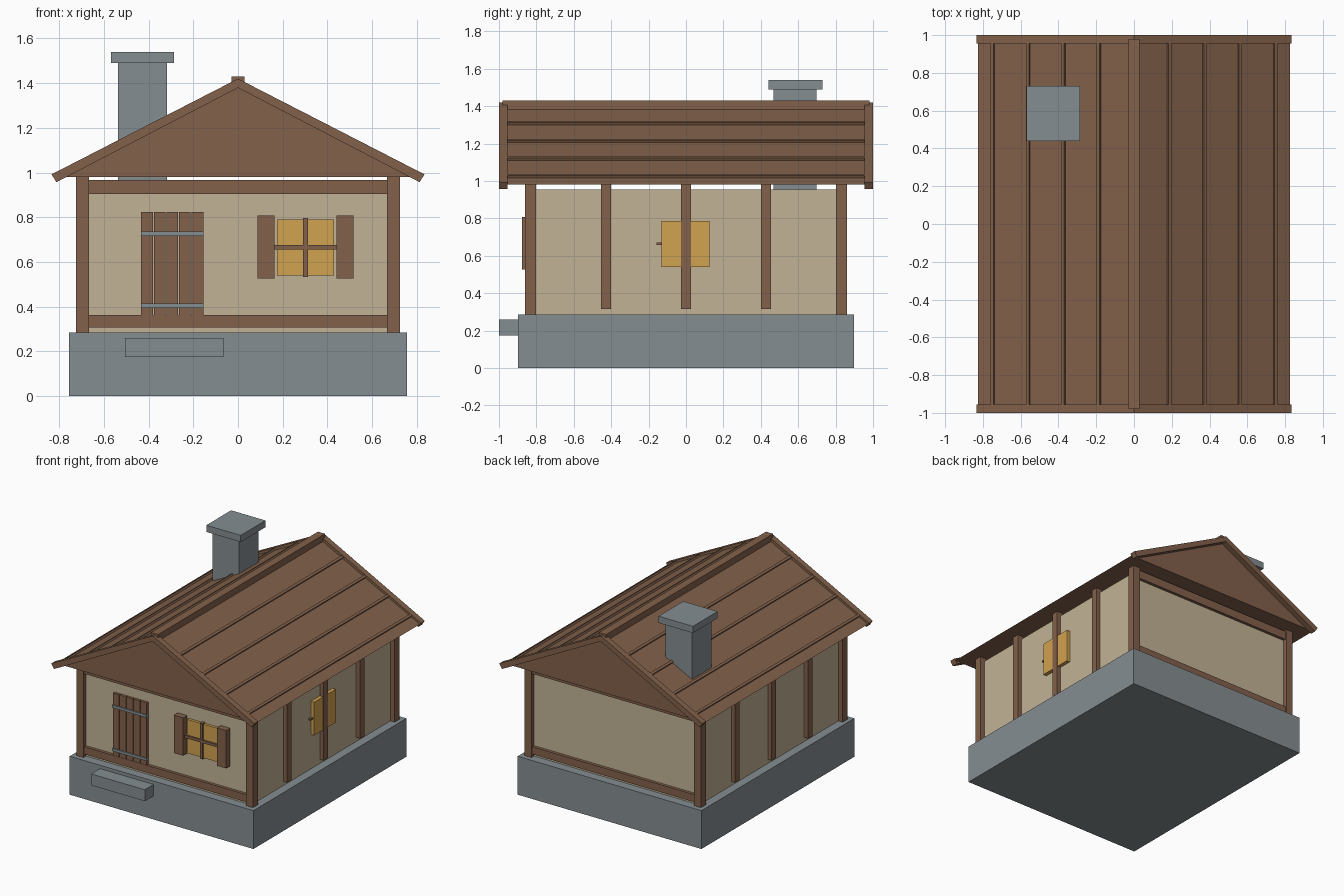
import bpy, bmesh, math
from mathutils import Matrix, Vector

if "Cube" in bpy.data.objects:
    bpy.data.objects.remove(bpy.data.objects["Cube"], do_unlink=True)


def material(name, r, g, b):
    m = bpy.data.materials.new(name)
    m.use_nodes = True
    m.diffuse_color = (r, g, b, 1)
    m.node_tree.nodes["Principled BSDF"].inputs["Base Color"].default_value = (r, g, b, 1)
    return m


WOOD = material("brown_wood", 0.225, 0.120, 0.070)
PLASTER = material("beige_plaster", 0.54, 0.45, 0.30)
STONE = material("grey_stone", 0.235, 0.27, 0.285)
GLASS = material("amber_glass", 0.64, 0.36, 0.08)


def finish(name, bm, mat):
    bmesh.ops.recalc_face_normals(bm, faces=bm.faces)
    mesh = bpy.data.meshes.new(name)
    bm.to_mesh(mesh)
    bm.free()
    mesh.materials.append(mat)
    obj = bpy.data.objects.new(name, mesh)
    bpy.context.collection.objects.link(obj)
    return obj


def box(name, mat, xs, ys, zs):
    """Box between the given limits on each axis."""
    bm = bmesh.new()
    spans = (xs, ys, zs)
    centre = Vector([(a + b) / 2 for a, b in spans])
    size = Vector([abs(b - a) for a, b in spans])
    bmesh.ops.create_cube(bm, size=1, matrix=Matrix.Translation(centre) @ Matrix.Diagonal(size).to_4x4())
    return finish(name, bm, mat)


def prism(name, mat, profile, y0, y1):
    """Extrude an (x, z) profile along y."""
    bm = bmesh.new()
    face = bm.faces.new([bm.verts.new((x, y0, z)) for x, z in profile])
    new = bmesh.ops.extrude_face_region(bm, geom=[face])["geom"]
    bmesh.ops.translate(bm, vec=(0, y1 - y0, 0), verts=[v for v in new if isinstance(v, bmesh.types.BMVert)])
    return finish(name, bm, mat)


def flip(span, s):
    return (span[0] * s, span[1] * s)


# Base and walls
FLOOR, EAVE = 0.285, 0.98
box("foundation", STONE, (-0.755, 0.755), (-0.897, 0.897), (0, FLOOR))
box("door_step", STONE, (-0.505, -0.065), (-1.0, -0.89), (0.175, 0.26))
box("walls", PLASTER, (-0.69, 0.69), (-0.83, 0.83), (FLOOR, 0.955))

# Timber frame
for s, side in ((1, "left"), (-1, "right")):
    for t, end in ((1, "back"), (-1, "front")):
        box(f"corner_post_{end}_{side}", WOOD, flip((0.667, 0.725), s), flip((0.803, 0.86), t), (FLOOR, EAVE))
    for i in range(3):
        y = (i - 1) * 0.428
        box(f"side_post_{side}_{i + 1}", WOOD, flip((0.67, 0.722), s), (y - 0.026, y + 0.026), (0.315, EAVE))
for t, end in ((1, "back"), (-1, "front")):
    box(f"lower_beam_{end}", WOOD, (-0.67, 0.67), flip((0.81, 0.852), t), (0.307, 0.362))
    box(f"upper_beam_{end}", WOOD, (-0.67, 0.67), flip((0.81, 0.852), t), (0.904, 0.967))

# Door with planks and iron straps
for i in range(5):
    x = -0.433 + i * 0.0565
    box(f"door_plank_{i + 1}", WOOD, (x, x + 0.052), (-0.85, -0.82), (0.36, 0.823))
for name, z in (("lower", 0.405), ("upper", 0.727)):
    box(f"door_strap_{name}", STONE, (-0.433, -0.155), (-0.858, -0.825), (z - 0.01, z + 0.01))

# Front window
box("front_window_pane", GLASS, (0.175, 0.43), (-0.85, -0.82), (0.54, 0.79))
box("front_window_mullion", WOOD, (0.29, 0.312), (-0.86, -0.82), (0.533, 0.797))
box("front_window_bar", WOOD, (0.162, 0.442), (-0.862, -0.82), (0.655, 0.675))
for name, x in (("inner", 0.087), ("outer", 0.44)):
    box(f"shutter_{name}", WOOD, (x, x + 0.077), (-0.877, -0.82), (0.527, 0.808))

# Side window
box("side_window_pane", GLASS, (0.68, 0.717), (-0.13, 0.125), (0.54, 0.787))
box("side_window_latch", WOOD, (0.68, 0.706), (-0.157, -0.12), (0.658, 0.67))

# Roof body
HALF, APEX, LENGTH = 0.825, 1.396, 0.957
slope = math.atan2(APEX - EAVE, HALF)
prism("roof", WOOD, [(-HALF, EAVE), (HALF, EAVE), (0, APEX)], -LENGTH, LENGTH)

# Battens along both slopes
for s, side in ((1, "left"), (-1, "right")):
    for i in range(4):
        x = 0.184 + i * 0.1873
        z = APEX - x * math.tan(slope)
        along = Vector((s * math.cos(slope), -math.sin(slope))) * 0.009
        out = Vector((s * math.sin(slope), math.cos(slope)))
        mid = Vector((s * x, z))
        low, high = mid - out * 0.005, mid + out * 0.014
        prism(f"roof_batten_{side}_{i + 1}", WOOD,
              [low - along, low + along, high + along, high - along], -LENGTH, LENGTH)

# Barge boards at both gables
board = [(0, 1.42), (0.834, 0.992), (0.812, 0.957), (0, 1.379)]
for t, end in ((1, "back"), (-1, "front")):
    for s, side in ((1, "left"), (-1, "right")):
        prism(f"barge_board_{end}_{side}", WOOD, [(x * s, z) for x, z in board], t * 0.955, t * 1.0)

box("ridge_beam", WOOD, (-0.029, 0.029), (-0.98, 0.98), (1.378, 1.43))

# Chimney
box("chimney", STONE, (-0.537, -0.318), (0.467, 0.697), (0.95, 1.495))
box("chimney_cap", STONE, (-0.568, -0.286), (0.44, 0.73), (1.49, 1.54))
